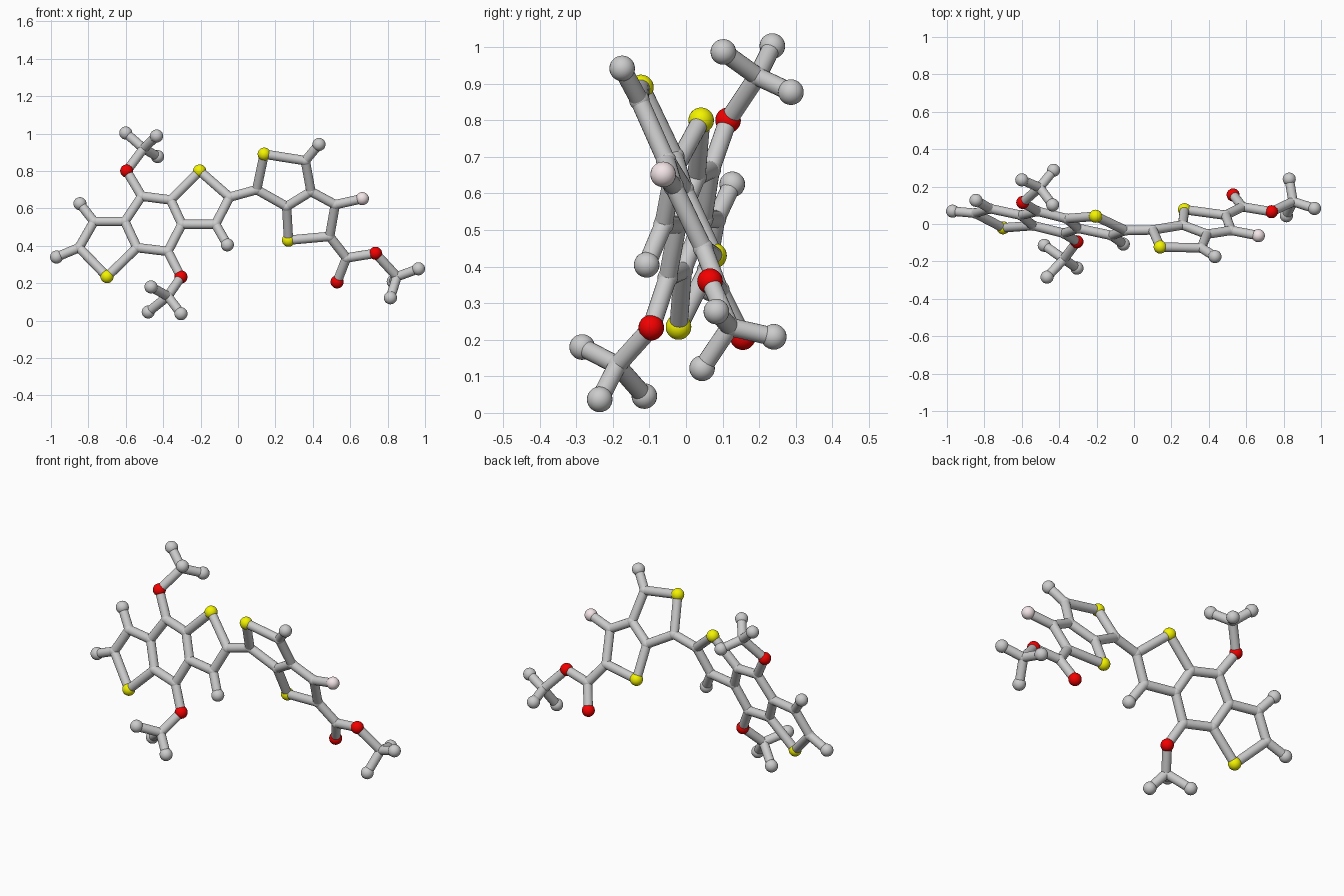
import bpy
from mathutils import Vector

if "Cube" in bpy.data.objects:
    bpy.data.objects.remove(bpy.data.objects["Cube"])

R_BALL, R_JOINT, R_STICK = 0.035, 0.028, 0.025


def material(name, rgb):
    m = bpy.data.materials.new(name)
    m.diffuse_color = (*rgb, 1)
    m.use_nodes = True
    m.node_tree.nodes["Principled BSDF"].inputs["Base Color"].default_value = m.diffuse_color
    return m


MATS = {"S": material("yellow", (0.9, 0.9, 0.0)),
        "O": material("red", (0.9, 0.0, 0.0)),
        "F": material("pink", (0.9, 0.78, 0.8))}
NAMES = {"S": "yellow_ball", "O": "red_ball", "F": "pink_ball",
         "E": "end_ball", "C": "joint"}


# The two flat ring systems each lie in a tilted plane: y from x and z
def left(x, z):
    return Vector((x, -0.24 - 0.214 * x + 0.297 * z, z))


def right(x, z):
    return Vector((x, 0.30 - 0.093 * x - 0.461 * z, z))


# key: (kind, position); kinds: C joint, E end, S/O/F coloured
atoms = {
    # left ring system
    "s1": ("S", left(-.70, .235)), "a": ("E", left(-.97, .34)),
    "b": ("C", left(-.85, .39)), "c": ("C", left(-.77, .53)),
    "d": ("E", left(-.845, .625)), "e": ("C", left(-.605, .53)),
    "f": ("C", left(-.54, .39)), "g": ("C", left(-.515, .665)),
    "h": ("C", left(-.36, .645)), "i": ("C", left(-.30, .515)),
    "j": ("C", left(-.375, .37)), "s2": ("S", left(-.205, .80)),
    "k": ("C", left(-.045, .66)), "l": ("C", left(-.12, .515)),
    "m": ("E", left(-.057, .405)),
    # upper and lower branches
    "o1": ("O", Vector((-.595, .115, .80))), "t1": ("C", Vector((-.505, .195, .92))),
    "t1a": ("E", Vector((-.60, .236, 1.003))), "t1b": ("E", Vector((-.435, .102, .987))),
    "t1c": ("E", Vector((-.43, .287, .877))),
    "o2": ("O", Vector((-.305, -.095, .233))), "t2": ("C", Vector((-.375, -.188, .13))),
    "t2a": ("E", Vector((-.465, -.284, .18))), "t2b": ("E", Vector((-.48, -.114, .046))),
    "t2c": ("E", Vector((-.305, -.236, .037))),
    # right ring system
    "n": ("C", right(.10, .70)), "s3": ("S", right(.14, .89)),
    "o": ("C", right(.36, .855)), "p": ("E", right(.433, .942)),
    "q": ("C", right(.39, .69)), "r": ("C", right(.26, .61)),
    "s4": ("S", right(.27, .43)), "s": ("C", right(.49, .45)),
    "t": ("C", right(.52, .62)), "pf": ("F", right(.665, .652)),
    # right tail
    "u": ("C", right(.58, .335)), "o3": ("O", right(.53, .207)),
    "o4": ("O", right(.735, .36)), "v": ("C", Vector((.85, .12, .235))),
    "va": ("E", Vector((.965, .083, .277))), "vb": ("E", Vector((.815, .044, .122))),
    "vc": ("E", Vector((.83, .24, .208))),
}

# chains of joined atoms
chains = ["a b s1 f e c b", "c d", "e g h i j f", "h s2 k l i", "l m",
          "g o1 t1 t1a", "t1 t1b", "t1 t1c", "j o2 t2 t2a", "t2 t2b", "t2 t2c",
          "k n s3 o q r n", "o p", "r s4 s t q", "t pf", "s u o4 v va", "u o3",
          "v vb", "v vc"]

# balls
for key, (kind, pos) in atoms.items():
    bpy.ops.mesh.primitive_uv_sphere_add(
        segments=24, ring_count=14, location=pos,
        radius=R_JOINT if kind == "C" else R_BALL)
    ob = bpy.context.object
    ob.name = NAMES[kind]
    bpy.ops.object.shade_smooth()
    if kind in MATS:
        ob.data.materials.append(MATS[kind])

# sticks
for chain in chains:
    keys = chain.split()
    for k1, k2 in zip(keys, keys[1:]):
        p, q = atoms[k1][1], atoms[k2][1]
        bpy.ops.mesh.primitive_cylinder_add(
            vertices=20, radius=R_STICK, depth=(q - p).length, location=(p + q) / 2,
            rotation=(q - p).to_track_quat('Z', 'Y').to_euler())
        bpy.context.object.name = "stick"
        bpy.ops.object.shade_smooth_by_angle()
